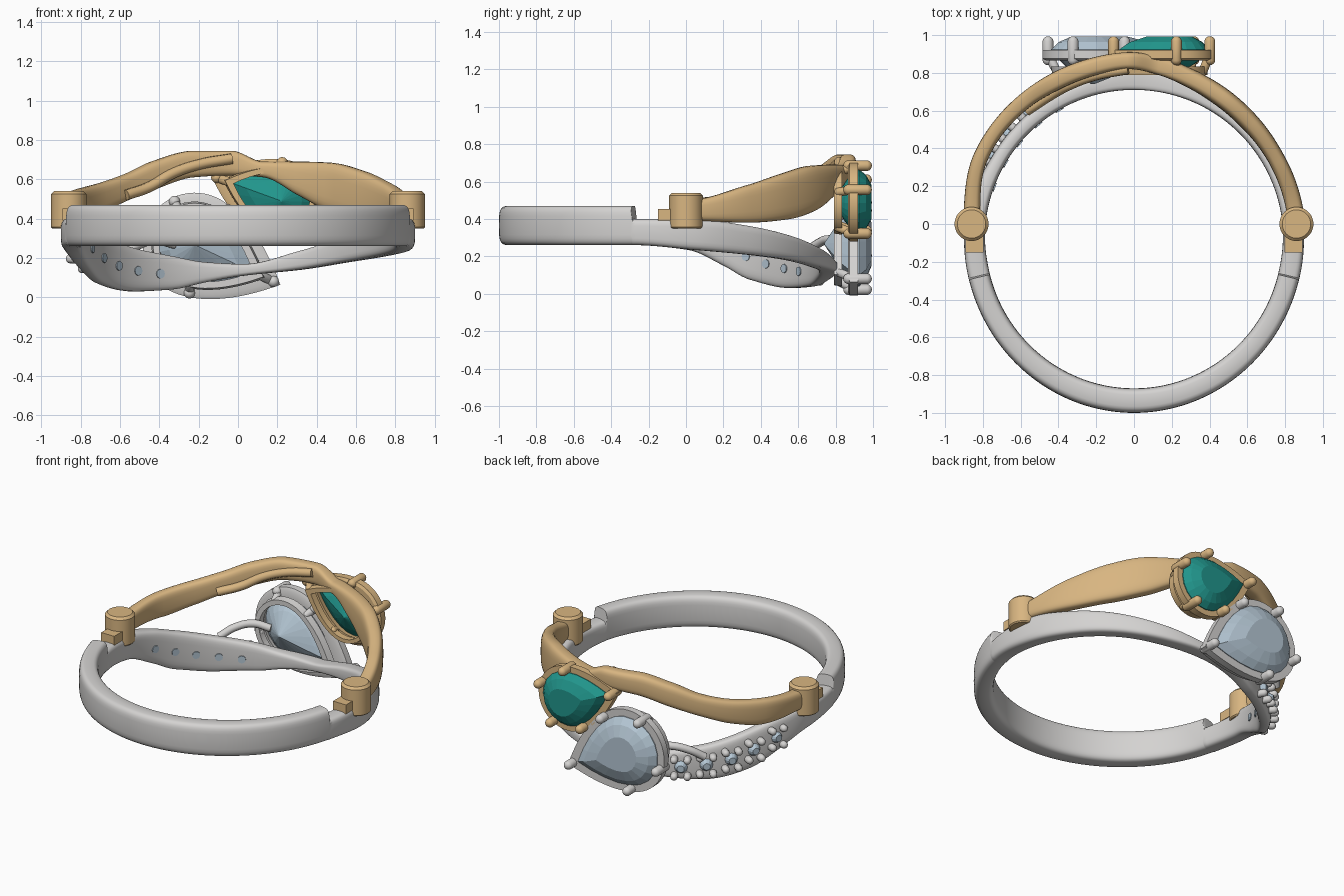
import bpy, bmesh
from math import sin, cos, radians, pi
from mathutils import Vector

cube = bpy.data.objects.get("Cube")
if cube:
    bpy.data.objects.remove(cube)

CENTRE_Y = -0.08


def material(name, colour):
    mat = bpy.data.materials.new(name)
    mat.use_nodes = True
    mat.diffuse_color = (*colour, 1)
    mat.node_tree.nodes["Principled BSDF"].inputs["Base Color"].default_value = (*colour, 1)
    return mat


SILVER = material("silver", (0.66, 0.65, 0.64))
GOLD = material("gold", (0.69, 0.465, 0.22))
PALE = material("pale_blue_gem", (0.46, 0.57, 0.66))
TEAL = material("teal_gem", (0.015, 0.30, 0.26))


def finish(name, bm, mat, angle=40):
    bmesh.ops.recalc_face_normals(bm, faces=bm.faces)
    mesh = bpy.data.meshes.new(name)
    bm.to_mesh(mesh)
    bm.free()
    obj = bpy.data.objects.new(name, mesh)
    bpy.context.collection.objects.link(obj)
    mesh.materials.append(mat)
    if angle:
        bpy.ops.object.select_all(action="DESELECT")
        obj.select_set(True)
        bpy.context.view_layer.objects.active = obj
        bpy.ops.object.shade_smooth_by_angle(angle=radians(angle))


def loft(name, rings, mat, wrap=False, angle=40):
    """Skin a list of closed rings; wrap joins last to first, else ends are capped."""
    bm = bmesh.new()
    loops = [[bm.verts.new(p) for p in ring] for ring in rings]
    pairs = list(zip(loops, loops[1:]))
    if wrap:
        pairs.append((loops[-1], loops[0]))
    else:
        bm.faces.new(loops[0])
        bm.faces.new(loops[-1])
    for a, b in pairs:
        for i in range(len(a)):
            j = (i + 1) % len(a)
            bm.faces.new((a[i], a[j], b[j], b[i]))
    finish(name, bm, mat, angle)


def capsule(bm, start, end, r):
    """Rounded rod between two points."""
    start, end = Vector(start), Vector(end)
    axis = end - start
    verts = bmesh.ops.create_uvsphere(bm, u_segments=12, v_segments=9, radius=r)["verts"]
    turn = axis.to_track_quat("Z", "Y")
    for v in verts:
        lift = axis.length if v.co.z > 0 else 0
        v.co = start + turn @ (v.co + Vector((0, 0, lift)))


def around(angle, r, z):
    a = radians(angle)
    return Vector((r * cos(a), CENTRE_Y + r * sin(a), z))


def smooth_value(keys, col, t):
    """Monotone cubic interpolation of one key column."""
    def slope(i):
        return (keys[i + 1][col] - keys[i][col]) / (keys[i + 1][0] - keys[i][0])

    def tangent(i):
        if i in (0, len(keys) - 1):
            return 0
        a, b = slope(i - 1), slope(i)
        return 2 * a * b / (a + b) if a * b > 0 else 0

    i = max(k for k in range(len(keys) - 1) if keys[k][0] <= t)
    h = keys[i + 1][0] - keys[i][0]
    u = (t - keys[i][0]) / h
    p, q = keys[i][col], keys[i + 1][col]
    return (p + (q - p) * u * u * (3 - 2 * u)
            + h * u * (1 - u) * ((1 - u) * tangent(i) - u * tangent(i + 1)))


def band(name, keys, mat, power, wrap):
    """Sweep a rounded rectangle; keys are angle, inner r, outer r, bottom z, top z."""
    first, last = keys[0][0], keys[-1][0]
    stops = {first + k * (last - first) / 180 for k in range(181)} | {k[0] for k in keys}
    rings = []
    for t in sorted(stops)[:-1 if wrap else None]:
        r0, r1, z0, z1 = (smooth_value(keys, c, t) for c in (1, 2, 3, 4))
        ring = []
        for k in range(28):
            c, s = cos(2 * pi * k / 28), sin(2 * pi * k / 28)
            c = abs(c) ** power * (1 if c > 0 else -1)
            s = abs(s) ** power * (1 if s > 0 else -1)
            ring.append(around(t, (r0 + r1 + (r1 - r0) * c) / 2, (z0 + z1 + (z1 - z0) * s) / 2))
        rings.append(ring)
    loft(name, rings, mat, wrap, 45)


# Silver band: plain front, notched shoulders, strand dropping at the back
band("silver_band", [
    (-90, .79, .92, .26, .47), (-13.8, .785, .9, .26, .47), (-13.3, .785, .9, .26, .40),
    (8, .79, .9, .235, .40), (28, .79, .89, .21, .365), (48, .79, .89, .18, .31),
    (68, .79, .895, .14, .235), (88, .79, .895, .11, .17), (102, .79, .88, .075, .18),
    (114, .79, .87, .04, .21), (130, .79, .87, .03, .25), (149, .79, .87, .075, .32),
    (160, .79, .88, .15, .365), (174, .79, .9, .235, .40), (193.3, .785, .9, .26, .40),
    (193.8, .785, .9, .26, .47), (270, .79, .92, .26, .47)], SILVER, 0.5, True)

# Gold band: arches over the back between the two posts
band("gold_band", [
    (5, .82, .91, .39, .50), (28, .82, .91, .38, .58), (44, .82, .92, .395, .645),
    (58, .83, .935, .44, .685), (70, .85, .95, .52, .69), (82, .88, .975, .61, .69),
    (92, .90, .99, .62, .745), (104, .89, .985, .61, .745), (117, .885, .98, .55, .695),
    (128, .89, .975, .49, .625), (139, .89, .97, .43, .58), (152, .88, .96, .39, .55),
    (175, .82, .91, .39, .51)], GOLD, 0.6, False)


def wire(name, points, r, mat):
    curve = bpy.data.curves.new(name, "CURVE")
    curve.dimensions = "3D"
    curve.bevel_depth = r
    curve.bevel_resolution = 3
    curve.use_fill_caps = True
    spline = curve.splines.new("BEZIER")
    spline.bezier_points.add(len(points) - 1)
    for bp, p in zip(spline.bezier_points, points):
        bp.co = p
        bp.handle_left_type = bp.handle_right_type = "AUTO"
    obj = bpy.data.objects.new(name, curve)
    curve.materials.append(mat)
    bpy.context.collection.objects.link(obj)


# Raised ridge inside the gold arch, and the small silver loop beside the large gem
wire("gold_inner_ridge", [around(a, r, z) for a, r, z in (
    (130, .885, .52), (121, .88, .56), (112, .885, .63), (103, .89, .675), (92, .90, .705))],
    0.027, GOLD)
wire("silver_side_loop", [(-.32, .80, .27), (-.42, .76, .29), (-.51, .70, .265), (-.58, .63, .21)],
     0.024, SILVER)

# Posts and their key blocks
for side, label in ((1, "left"), (-1, "right")):
    outline = ((.083, .35), (.09, .357), (.09, .525), (.075, .54))
    loft(label + "_post", [[(side * .86 + r * cos(k * pi / 20), r * sin(k * pi / 20), z)
                            for k in range(40)] for r, z in outline], GOLD, angle=35)
    bm = bmesh.new()
    for v in bmesh.ops.create_cube(bm, size=1)["verts"]:
        v.co = (side * .845 + v.co.x * .095, -.075 + v.co.y * .15, .422 + v.co.z * .06)
    finish(label + "_key_block", bm, GOLD, 0)


def pear_setting(label, centre, radius, reach, tilt, culet_y, metal, gem_mat):
    """Pear cut gem with frame, gallery rail, struts and five prongs."""
    ca, sa = cos(radians(tilt)), sin(radians(tilt))

    def point(t, scale, y):
        s, c = sin(t), cos(t)
        a = reach * max(0, 1 - abs(s)) ** 0.55 if c > 0 else radius * c
        a, b = a * scale, radius * s * scale
        return Vector((centre[0] + a * ca - b * sa, y, centre[1] + a * sa + b * ca))

    def ring(scale, y, n):
        return [point(2 * pi * k / n, scale, y) for k in range(n)]

    def frame(name, outline):
        loft(name, [ring(s, y, 56) for s, y in outline], metal, True, 30)

    frame(label + "_frame", ((.92, .865), (1, .875), (1, .92), (.79, .92), (.74, .865)))
    frame(label + "_gallery_rail", ((.68, .79), (.80, .79), (.83, .835), (.68, .835)))
    loft(label + "_gem", [ring(s, y, 20) for s, y in (
        (.02, culet_y), (.5, culet_y + (.91 - culet_y) * .5), (.83, .91), (.83, .925),
        (.68, .963), (.42, .993))], gem_mat, angle=0)
    bm = bmesh.new()
    for deg in (0, 73, 140, 220, 287):
        t = radians(deg)
        capsule(bm, point(t, .92, .87), point(t, .92, .965), .029)
        capsule(bm, point(t, .75, .815), point(t, .88, .88), .024)
    finish(label + "_prongs", bm, metal)


pear_setting("silver_setting", (-.22, .267), .265, .48, -25, .74, SILVER, PALE)
pear_setting("gold_setting", (.22, .49), .21, .38, 160, .79, GOLD, TEAL)

# Row of small stones set through the right silver strand
stones, beads = bmesh.new(), bmesh.new()
for angle, z in ((120, .12), (130, .135), (140, .16), (149.5, .20), (159.5, .25)):
    out = around(angle, 1, 0) - around(angle, 0, 0)
    base = around(angle, .83, z)
    turn = out.to_track_quat("Z", "Y")
    for low, high, lift, depth in ((.024, .024, 0, .092), (.04, .022, .055, .03)):
        for v in bmesh.ops.create_cone(stones, cap_ends=True, segments=12, radius1=low,
                                       radius2=high, depth=depth)["verts"]:
            v.co = base + turn @ (v.co + Vector((0, 0, lift)))
    side = Vector((-out.y, out.x, 0))
    for u in (-1, 1):
        for w in (-1, 1):
            foot = base + side * u * .04 + Vector((0, 0, w * .054))
            capsule(beads, foot + out * .02, foot + out * .065, .023)
finish("small_stones", stones, PALE, 0)
finish("small_stone_prongs", beads, SILVER)
